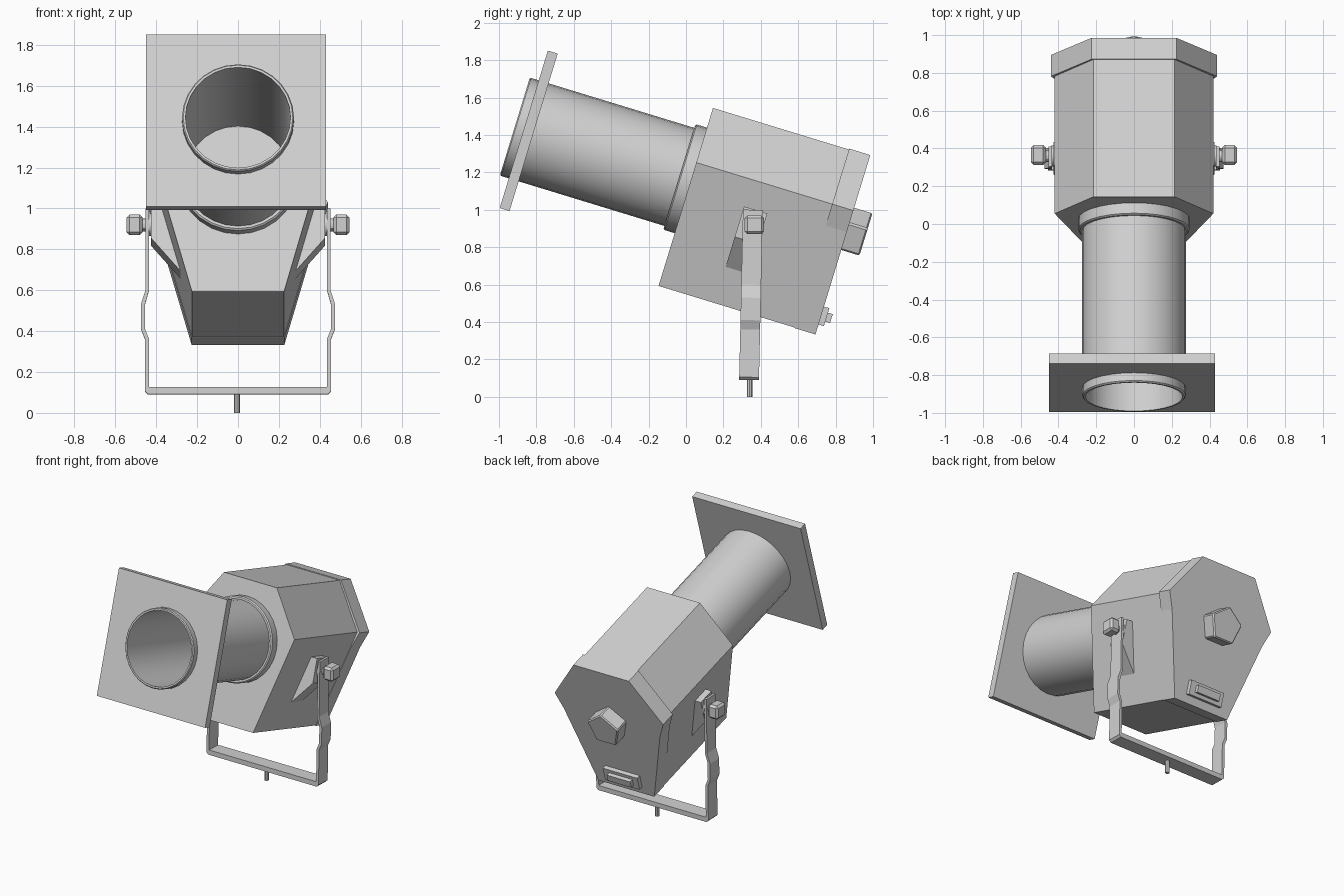
import bpy, bmesh, math
from mathutils import Matrix

cube = bpy.data.objects.get("Cube")
if cube:
    bpy.data.objects.remove(cube, do_unlink=True)

grey = bpy.data.materials.new("light_grey")
grey.use_nodes = True
COLOUR = (0.64, 0.64, 0.64, 1)
grey.diffuse_color = COLOUR
grey.node_tree.nodes["Principled BSDF"].inputs["Base Color"].default_value = COLOUR

# Lamp frame: y runs backwards along the lamp axis, tilted down at the back
TILT = Matrix.Translation((0, 0, 1.165)) @ Matrix.Rotation(math.radians(-17), 4, 'X')
UPRIGHT = Matrix.Identity(4)


def finish(name, bm, matrix=TILT, smooth=False):
    bmesh.ops.recalc_face_normals(bm, faces=bm.faces)
    bm.transform(matrix)
    mesh = bpy.data.meshes.new(name)
    bm.to_mesh(mesh)
    bm.free()
    mesh.materials.append(grey)
    ob = bpy.data.objects.new(name, mesh)
    bpy.context.collection.objects.link(ob)
    if smooth:
        bpy.ops.object.select_all(action='DESELECT')
        ob.select_set(True)
        bpy.context.view_layer.objects.active = ob
        bpy.ops.object.shade_smooth_by_angle(angle=math.radians(30))
    return ob


def extrude_y(bm, faces, depth):
    grown = bmesh.ops.extrude_face_region(bm, geom=faces)["geom"]
    verts = [g for g in grown if isinstance(g, bmesh.types.BMVert)]
    bmesh.ops.translate(bm, verts=verts, vec=(0, depth, 0))


def prism(name, outline, y0, y1, matrix=TILT):
    """Extrude an (x, z) outline from y0 to y1."""
    bm = bmesh.new()
    face = bm.faces.new([bm.verts.new((x, y0, z)) for x, z in outline])
    extrude_y(bm, [face], y1 - y0)
    return finish(name, bm, matrix)


def mirrored(half):
    return half + [(-x, z) for x, z in reversed(half)]


def box_outline(w, z0, z1):
    return mirrored([(w, z0), (w, z1)])


def lathe(name, profile, sides, matrix=TILT):
    """Revolve a closed (radius, y) profile about the lamp axis."""
    bm = bmesh.new()
    rings = []
    for i in range(sides):
        a = math.tau * i / sides
        rings.append([bm.verts.new((r * math.sin(a), y, r * math.cos(a))) for r, y in profile])
    n = len(profile)
    for i in range(sides):
        a, b = rings[i], rings[(i + 1) % sides]
        for j in range(n):
            k = (j + 1) % n
            bm.faces.new((a[j], a[k], b[k], b[j]))
    return finish(name, bm, matrix, smooth=True)


def rod(name, radius, length, sides, matrix):
    bm = bmesh.new()
    bmesh.ops.create_cone(bm, cap_ends=True, segments=sides, radius1=radius,
                          radius2=radius, depth=length)
    return finish(name, bm, matrix, smooth=sides > 6)


# Lamp housing and its slightly wider rear cap
prism("housing", mirrored([(0.225, -0.59), (0.42, 0.1), (0.215, 0.405)]), 0.027, 0.85)
prism("rear_cap", mirrored([(0.227, -0.593), (0.39, -0.02), (0.44, 0.1), (0.225, 0.41)]),
      0.787, 0.905)

# Open lens tube and the collar where it meets the housing
lathe("lens_tube", [(0.257, -0.957), (0.268, -0.957), (0.274, -0.95), (0.274, 0.03),
                    (0.257, 0.03)], 28)
lathe("tube_collar", [(0.27, -0.037), (0.287, -0.037), (0.295, -0.03), (0.295, 0.03),
                      (0.27, 0.03)], 28)

# Square filter plate with a round hole for the tube
bm = bmesh.new()
square = [bm.verts.new((sx * 0.44 - 0.01, -0.907, sz * 0.44))
          for sx, sz in ((-1, -1), (1, -1), (1, 1), (-1, 1))]
hole = [bm.verts.new((0.265 * math.sin(math.tau * i / 28), -0.907,
                      0.265 * math.cos(math.tau * i / 28))) for i in range(28)]
edges = [bm.edges.new((loop[i - 1], loop[i])) for loop in (square, hole)
         for i in range(len(loop))]
bmesh.ops.triangle_fill(bm, edges=edges, use_beauty=True)
extrude_y(bm, bm.faces[:], 0.055)
finish("filter_plate", bm)

# Five-sided rear knob
pentagon = [(0.133 * math.sin(math.tau * i / 5), 0.133 * math.cos(math.tau * i / 5) - 0.013)
            for i in range(5)]
knob = prism("rear_knob", pentagon, 0.89, 1.007)
bevel = knob.modifiers.new("soft_edges", 'BEVEL')
bevel.width = 0.008

# Rear latch: base plate with a raised bar
prism("latch_plate", box_outline(0.14, -0.537, -0.437), 0.9, 0.935)
prism("latch_bar", box_outline(0.095, -0.512, -0.462), 0.93, 0.962)

# Yoke: bent strap with a kink in each arm, leaning slightly back
strap = mirrored([(0.44, 0.09), (0.455, 0.105), (0.455, 0.36), (0.475, 0.41), (0.475, 0.53),
                  (0.452, 0.6), (0.452, 1.0)])
inner = mirrored([(0.435, 0.125), (0.435, 0.36), (0.455, 0.41), (0.455, 0.53),
                  (0.435, 0.6), (0.435, 1.0)])
lean = Matrix.Translation((0, 0.335, 0)) @ Matrix.Rotation(math.radians(-1.3), 4, 'X')
arms = len(strap) // 2
outline = (strap[:arms] + inner[:arms - 1][::-1]
           + inner[arms - 1:][::-1] + strap[arms:])
prism("yoke", outline, -0.053, 0.053, lean)
rod("mounting_stem", 0.015, 0.1, 8, Matrix.Translation((-0.005, 0.34, 0.05)))

# Side brackets, pivots and clamp knobs
for side, s in (("left", 1), ("right", -1)):
    wedge = [(s * x, z) for x, z in ((0.25, -0.05), (0.425, -0.05), (0.425, -0.22),
                                     (0.28, -0.39), (0.25, -0.39))]
    prism(side + "_bracket", wedge, 0.34, 0.47)
    turn = Matrix.Rotation(math.radians(90), 4, 'Y')
    rod(side + "_washer", 0.055, 0.015, 16,
        Matrix.Translation((s * 0.43, 0.36, 0.92)) @ turn)
    rod(side + "_pivot", 0.032, 0.08, 12,
        Matrix.Translation((s * 0.44, 0.36, 0.92)) @ turn)
    bm = bmesh.new()
    bmesh.ops.create_cube(bm, size=1)
    clamp = finish(side + "_clamp_knob", bm, Matrix.Translation((s * 0.506, 0.365, 0.92))
                   @ Matrix.Diagonal((0.08, 0.105, 0.1, 1)))
    bevel = clamp.modifiers.new("chamfer", 'BEVEL')
    bevel.width = 0.015
